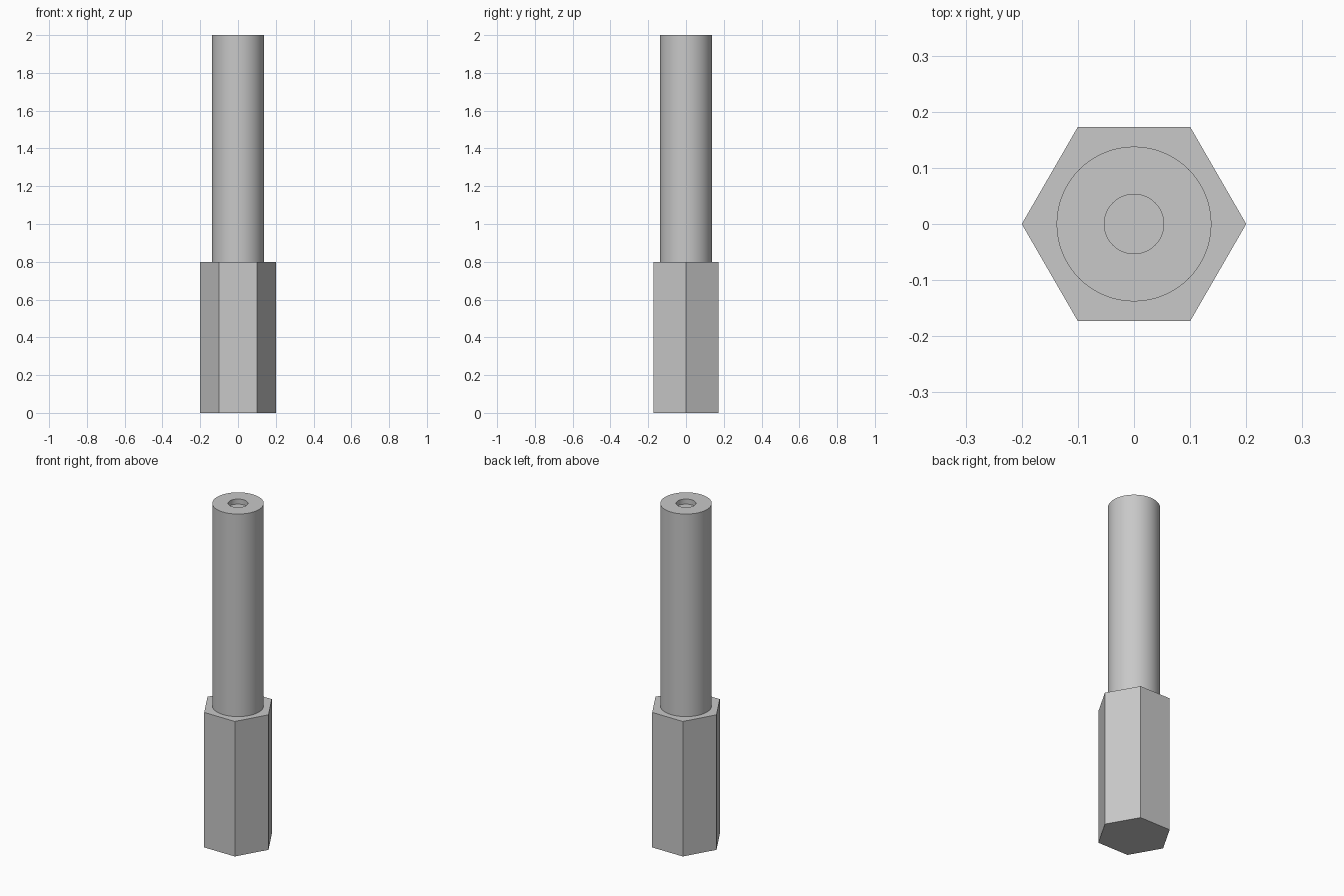
import bpy
import bmesh
from math import cos, sin, pi, radians

cube = bpy.data.objects.get("Cube")
if cube:
    bpy.data.objects.remove(cube)

# Single grey metal colour
GREY = (0.58, 0.58, 0.58, 1)
metal = bpy.data.materials.new("grey metal")
metal.use_nodes = True
metal.diffuse_color = GREY
metal.node_tree.nodes["Principled BSDF"].inputs["Base Color"].default_value = GREY


def lathe(name, profile, sides, smooth=False):
    """Loft (radius, height) rings around z and cap both ends."""
    bm = bmesh.new()
    rings = [[bm.verts.new((r * cos(2 * pi * i / sides), r * sin(2 * pi * i / sides), z))
              for i in range(sides)] for r, z in profile]
    for low, high in zip(rings, rings[1:]):
        for i in range(sides):
            j = (i + 1) % sides
            bm.faces.new((low[i], low[j], high[j], high[i]))
    bm.faces.new(rings[0][::-1])
    bm.faces.new(rings[-1])
    bmesh.ops.recalc_face_normals(bm, faces=bm.faces)
    mesh = bpy.data.meshes.new(name)
    bm.to_mesh(mesh)
    bm.free()
    mesh.materials.append(metal)
    obj = bpy.data.objects.new(name, mesh)
    bpy.context.collection.objects.link(obj)
    if smooth:
        bpy.ops.object.select_all(action="DESELECT")
        bpy.context.view_layer.objects.active = obj
        obj.select_set(True)
        bpy.ops.object.shade_smooth_by_angle(angle=radians(30))
    return obj


# Hexagonal base
lathe("hex_base", [(0.2, 0), (0.2, 0.8)], 6)

# Round shaft with a shallow blind hole in its top
SHAFT_R, HOLE_R, TOP, HOLE_DEPTH = 0.138, 0.053, 2.0, 0.03
lathe("round_shaft", [(SHAFT_R, 0.8), (SHAFT_R, TOP), (HOLE_R, TOP),
                      (HOLE_R, TOP - HOLE_DEPTH)], 64, smooth=True)
